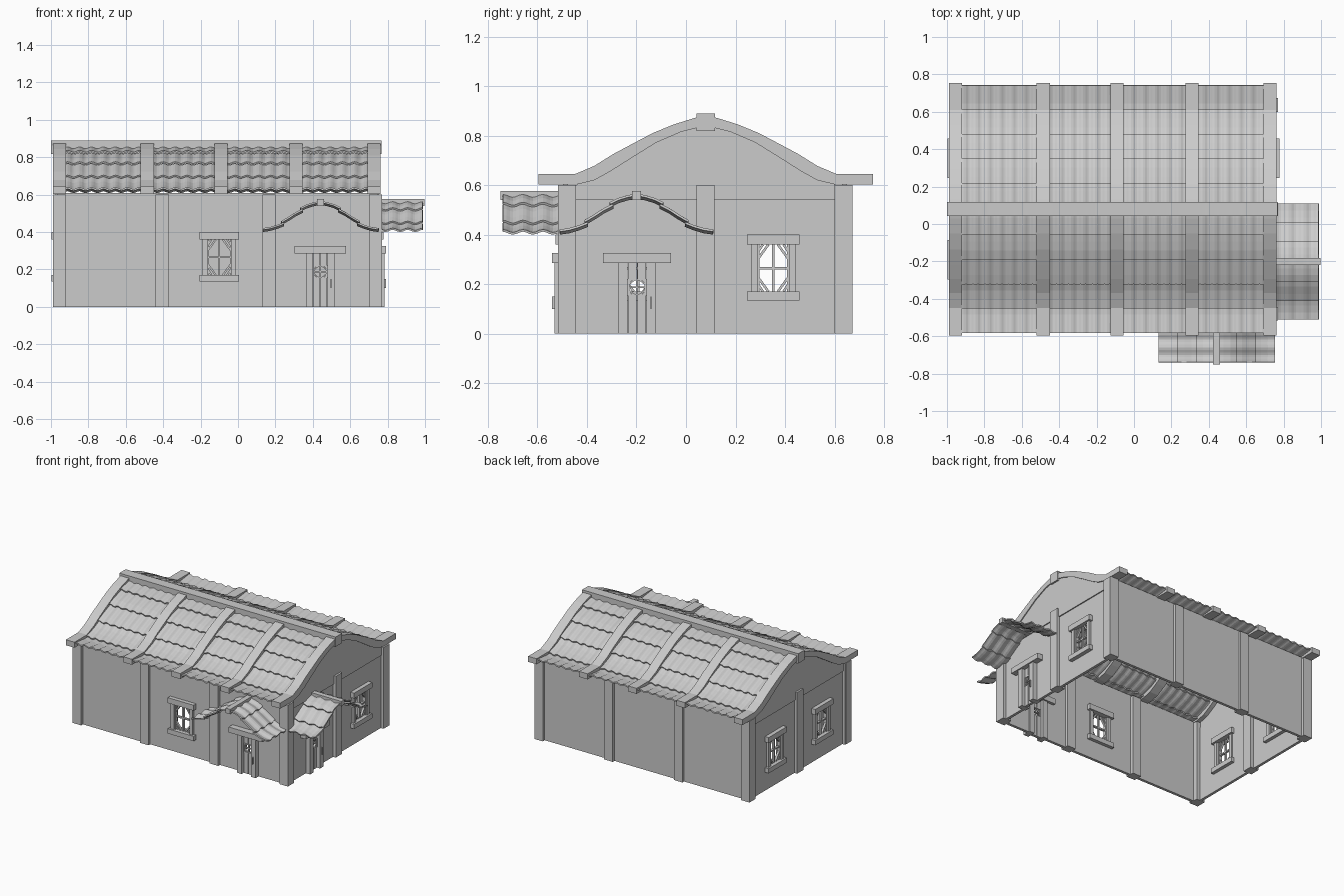
import bpy, bmesh, math
from mathutils import Matrix

if "Cube" in bpy.data.objects:
    bpy.data.objects.remove(bpy.data.objects["Cube"])

grey = bpy.data.materials.new("plain_grey")
grey.use_nodes = True
grey.diffuse_color = (0.6, 0.6, 0.6, 1)
grey.node_tree.nodes["Principled BSDF"].inputs["Base Color"].default_value = (0.6, 0.6, 0.6, 1)

# Wall frames: local (u along wall, d outward, z up) to world
XL, XR, YF, YB, MID = -0.967, 0.747, -0.497, 0.65, 0.08
FRONT = Matrix(((1, 0, 0, 0), (0, -1, 0, YF), (0, 0, 1, 0), (0, 0, 0, 1)))
BACK = Matrix(((1, 0, 0, 0), (0, 1, 0, YB), (0, 0, 1, 0), (0, 0, 0, 1)))
RIGHT = Matrix(((0, 1, 0, XR), (1, 0, 0, 0), (0, 0, 1, 0), (0, 0, 0, 1)))
LEFT = Matrix(((0, -1, 0, XL), (1, 0, 0, 0), (0, 0, 1, 0), (0, 0, 0, 1)))


def finish(name, bm):
    bmesh.ops.recalc_face_normals(bm, faces=bm.faces)
    mesh = bpy.data.meshes.new(name)
    bm.to_mesh(mesh)
    bm.free()
    mesh.materials.append(grey)
    ob = bpy.data.objects.new(name, mesh)
    bpy.context.collection.objects.link(ob)
    return ob


def prism(name, frame, outline, d0, d1):
    """Extrude a (u, z) outline from depth d0 to d1."""
    bm = bmesh.new()
    rings = [[bm.verts.new(frame @ Matrix.Translation((u, d, z)).translation)
              for u, z in outline] for d in (d0, d1)]
    n = len(outline)
    bm.faces.new(rings[0])
    bm.faces.new(rings[1])
    for i in range(n):
        j = (i + 1) % n
        bm.faces.new((rings[0][i], rings[0][j], rings[1][j], rings[1][i]))
    return finish(name, bm)


def box(name, frame, u0, u1, z0, z1, d0, d1):
    return prism(name, frame, [(u0, z0), (u1, z0), (u1, z1), (u0, z1)], d0, d1)


def bar(name, frame, a, b, width, d0, d1):
    """Straight strip between two (u, z) points."""
    du, dz = b[0] - a[0], b[1] - a[1]
    k = width / 2 / math.hypot(du, dz)
    nu, nz = -dz * k, du * k
    prism(name, frame, [(a[0] + nu, a[1] + nz), (b[0] + nu, b[1] + nz),
                        (b[0] - nu, b[1] - nz), (a[0] - nu, a[1] - nz)], d0, d1)


def wall(name, frame, u0, u1, top, holes):
    """Thin wall split around (u0, u1, z0, z1) openings."""
    at = u0
    for a, b, z0, z1 in sorted(holes):
        box(name + "_panel", frame, at, a, 0, top, -0.02, 0)
        if z0 > 0:
            box(name + "_below_opening", frame, a, b, 0, z0, -0.02, 0)
        box(name + "_above_opening", frame, a, b, z1, top, -0.02, 0)
        at = b
    box(name + "_panel", frame, at, u1, 0, top, -0.02, 0)


def lattice(name, frame, c, w, z0, z1, t, d0, d1):
    """Cross bars with a diagonal in each corner."""
    zc, h = (z0 + z1) / 2, (z1 - z0) / 2
    bar(name + "_upright", frame, (c, z0), (c, z1), t, d0, d1)
    bar(name + "_crossbar", frame, (c - w, zc), (c + w, zc), t, d0, d1)
    for su in (-1, 1):
        for sz in (-1, 1):
            bar(name + "_diagonal", frame, (c + su * w, zc + sz * h * 0.35),
                (c + su * w * 0.3, zc + sz * h), t, d0, d1)
            bar(name + "_corner", frame, (c + su * w, zc + sz * h * 0.65),
                (c + su * w * 0.65, zc + sz * h), t, d0, d1)


WIN = 0.064


def window(name, frame, c):
    for z0, z1, part in ((0.36, 0.4, "_lintel"), (0.135, 0.17, "_sill")):
        box(name + part, frame, c - 0.106, c + 0.106, z0, z1, -0.045, 0.03)
    for s in (-1, 1):
        a, b = sorted((c + s * WIN, c + s * 0.09))
        box(name + "_jamb", frame, a, b, 0.17, 0.36, -0.03, 0.018)
    for s in (-1, 1):
        bar(name + "_sash", frame, (c + s * (WIN - 0.004), 0.17), (c + s * (WIN - 0.004), 0.36), 0.008, -0.015, 0.008)
    lattice(name, frame, c, WIN, 0.17, 0.36, 0.01, -0.012, 0.004)


def door(name, frame, c):
    box(name + "_lintel", frame, c - 0.137, c + 0.137, 0.285, 0.325, -0.04, 0.045)
    for s in (-1, 1):
        a, b = sorted((c + s * 0.038, c + s * 0.077))
        box(name + "_post", frame, a, b, 0, 0.285, -0.03, 0.035)
        a, b = sorted((c + s * 0.002, c + s * 0.036))
        box(name + "_plank", frame, a, b, 0, 0.155, -0.01, 0.01)
        box(name + "_plank_top", frame, a, b, 0.22, 0.285, -0.01, 0.01)
        bar(name + "_pane_edge", frame, (c + s * 0.034, 0.155), (c + s * 0.034, 0.22), 0.007, -0.01, 0.014)
    for z in (0.157, 0.218):
        bar(name + "_pane_rail", frame, (c - 0.037, z), (c + 0.037, z), 0.007, -0.01, 0.014)
    lattice(name + "_pane", frame, c, 0.034, 0.157, 0.218, 0.006, -0.005, 0.008)
    box(name + "_handle", frame, c + 0.054, c + 0.059, 0.1, 0.15, 0.035, 0.045)


def height(profile, o):
    for (a, za), (b, zb) in zip(profile, profile[1:]):
        if o <= b:
            return za + (zb - za) * (o - a) / (b - a)
    return profile[-1][1]


def tiles(name, frame, c, profile, end, rows, d0, d1, waves, drop, amp, lift):
    """Overlapping corrugated rows down both slopes."""
    cols = waves * 6
    for side in (-1, 1):
        for r in range(rows):
            bm = bmesh.new()
            grid = []
            for k in range(4):
                t = k / 3
                o = end * (r + t * 1.06 - 0.06 * (r > 0) * (1 - t)) / (rows + 0.06)
                grid.append([bm.verts.new(frame @ Matrix.Translation((
                    c + side * o, d0 + (d1 - d0) * i / cols,
                    height(profile, o) - drop + lift * t
                    + amp * math.cos(math.tau * i / 6))).translation)
                    for i in range(cols + 1)])
            for lo, hi in zip(grid, grid[1:]):
                for i in range(cols):
                    bm.faces.new((lo[i], lo[i + 1], hi[i + 1], hi[i]))
            ob = finish(f"{name}_row", bm)
            solid = ob.modifiers.new("thickness", "SOLIDIFY")
            solid.thickness = 0.009
            solid.offset = 0


# Walls with openings
WZ = (0.17, 0.36)
side_windows = (MID + 0.272, MID - 0.272)
wall("front_wall", FRONT, XL, XR, 0.61, [(-0.1 - WIN, -0.1 + WIN, *WZ), (0.402, 0.478, 0, 0.285)])
wall("back_wall", BACK, XL, XR, 0.61, [])
wall("right_wall", RIGHT, YF, YB, 0.56,
     [(side_windows[0] - WIN, side_windows[0] + WIN, *WZ), (-0.236, -0.16, 0, 0.285)])
wall("left_wall", LEFT, YF, YB, 0.56, [(c - WIN, c + WIN, *WZ) for c in side_windows])

# Windows and doors
window("front_window", FRONT, -0.1)
window("right_window", RIGHT, side_windows[0])
for c in side_windows:
    window("left_window", LEFT, c)
door("front_door", FRONT, 0.44)
door("right_door", RIGHT, -0.198)

# Timber posts
for frame in (FRONT, BACK):
    for x in (-0.99, -0.44, 0.13, 0.70):
        box("long_wall_post", frame, x, x + 0.07, 0, 0.6, -0.045, 0.02)
for frame in (LEFT, RIGHT):
    for y in (-0.517, 0.043, 0.6):
        box("end_wall_post", frame, y, y + 0.073, 0, 0.6, -0.045, 0.022)

# Curved roof ribs, gables and ridge
ROOF = [(0, 0.882), (0.05, 0.87), (0.13, 0.845), (0.215, 0.81), (0.3, 0.765),
        (0.375, 0.725), (0.45, 0.678), (0.53, 0.644), (0.675, 0.644)]
UNDER = [(0.675, 0.603), (0.52, 0.603), (0.45, 0.62), (0.385, 0.656), (0.3, 0.71),
         (0.2, 0.772), (0.1, 0.815), (0, 0.84)]


def both_sides(points):
    """Mirror a half profile, centre point last."""
    return [(MID + o, z) for o, z in points] + [(MID - o, z) for o, z in points[-2::-1]]


rib = both_sides(ROOF[::-1]) + both_sides(UNDER)[::-1]
for x in (-0.99, -0.52, -0.125, 0.275, 0.692):
    prism("roof_rib", RIGHT, rib, x - XR, x + 0.07 - XR)
gable = [(MID + 0.57, 0.54)] + both_sides(UNDER[1:]) + [(MID - 0.57, 0.54)]
for frame in (LEFT, RIGHT):
    prism("gable", frame, gable, -0.015, 0.008)
box("ridge_beam", RIGHT, 0.043, 0.117, 0.818, 0.89, -1.0 - XR, 0.768 - XR)

# Roof tiles
tiles("roof_tile", RIGHT, MID, ROOF, 0.662, 5, -0.975 - XR, 0.75 - XR, 27, 0.032, 0.005, 0.018)

# Door canopies
CANOPY = [(0, 0.56), (0.06, 0.54), (0.13, 0.497), (0.2, 0.443), (0.26, 0.414), (0.312, 0.4)]
for name, frame, c, d in (("front_canopy", FRONT, 0.442, 0.243), ("right_canopy", RIGHT, -0.2, 0.24)):
    tiles(name + "_tile", frame, c, CANOPY, 0.31, 3, 0, d, 3, 0.004, 0.006, 0.014)
    box(name + "_ridge", frame, c - 0.019, c + 0.019, 0.54, 0.576, 0, d + 0.01)
